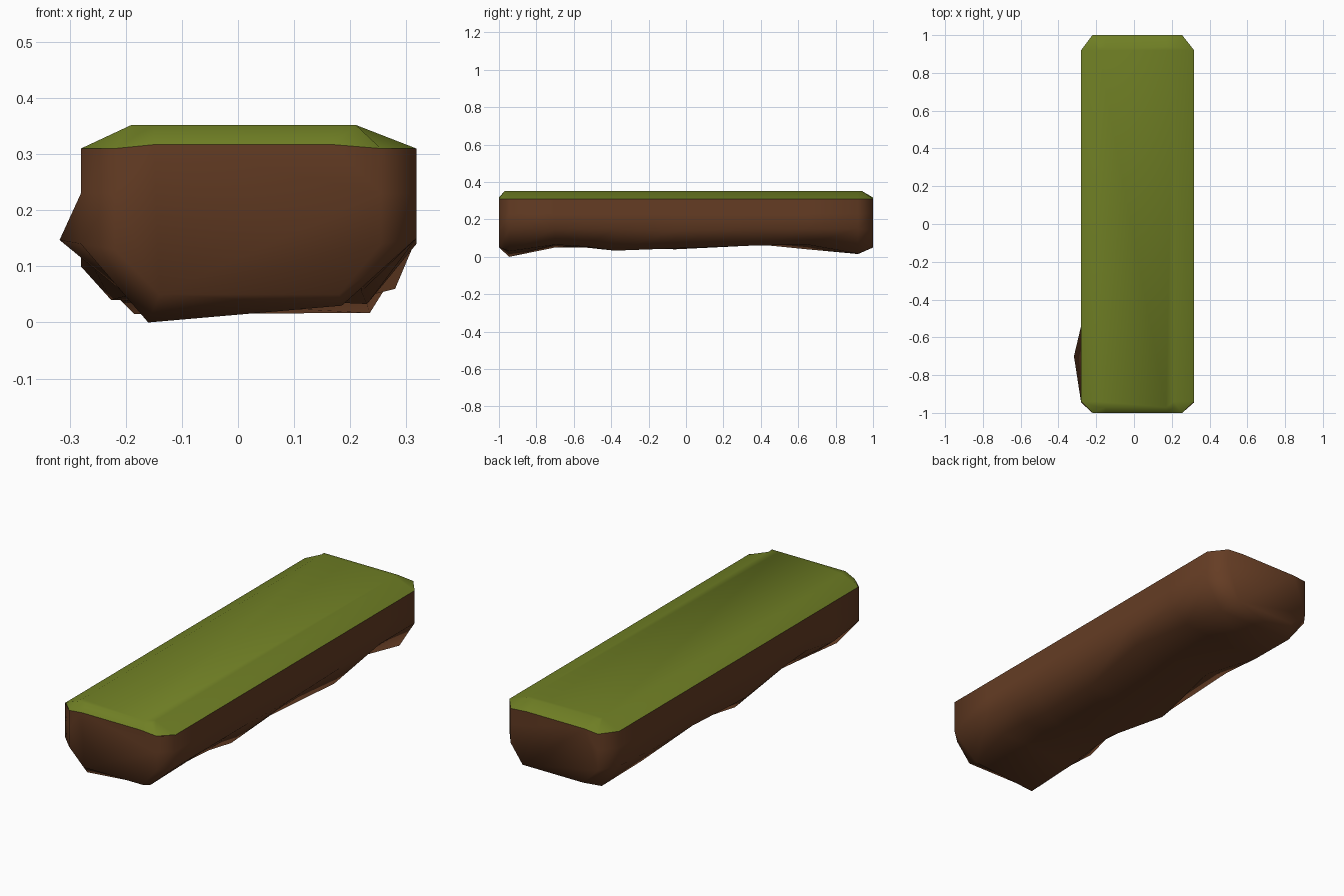
import bpy, bmesh

if "Cube" in bpy.data.objects:
    bpy.data.objects.remove(bpy.data.objects["Cube"])


def material(name, rgb):
    m = bpy.data.materials.new(name)
    m.diffuse_color = (*rgb, 1)
    m.use_nodes = True
    m.node_tree.nodes["Principled BSDF"].inputs["Base Color"].default_value = m.diffuse_color
    return m


def finish(name, bm, mat, angle):
    bmesh.ops.remove_doubles(bm, verts=bm.verts, dist=0.0005)
    # temporary lid gives consistent outward normals, then is removed
    edges = [e for e in bm.edges if e.is_boundary]
    lid = bmesh.ops.contextual_create(bm, geom=edges)["faces"]
    bmesh.ops.recalc_face_normals(bm, faces=bm.faces)
    bmesh.ops.delete(bm, geom=lid, context='FACES_ONLY')
    me = bpy.data.meshes.new(name)
    bm.to_mesh(me)
    bm.free()
    ob = bpy.data.objects.new(name, me)
    bpy.context.collection.objects.link(ob)
    me.materials.append(mat)
    bpy.ops.object.select_all(action='DESELECT')
    ob.select_set(True)
    bpy.context.view_layer.objects.active = ob
    bpy.ops.object.shade_smooth_by_angle(angle=angle)
    return ob


grass = material("grass_green", (0.160, 0.212, 0.018))
soil = material("soil_brown", (0.130, 0.046, 0.0175))

L, R, LE, RE, RIM = -0.28, 0.318, -0.22, 0.255, 0.31

# Soil: cross-sections along y
# y, rim left, rim right, low left x, z, bottom left x, z, bottom right x, z, low right z
stations = [
    (-1.00, LE, RE, LE, .13, -.14, .05, .18, .05, .14),
    (-.945, L, R, L, .14, -.16, .00, .185, .03, .15),
    (-.70, L, R, -.318, .147, -.20, .05, .22, .065, .15),
    (-.54, L, R, L, .15, -.18, .05, .22, .055, .15),
    (-.38, L, R, L, .14, -.17, .055, .23, .033, .15),
    (-.06, L, R, L, .10, -.226, .04, .22, .045, .14),
    (.35, L, R, L, .12, -.16, .07, .28, .06, .15),
    (.65, L, R, L, .12, -.21, .04, .22, .065, .15),
    (.92, L, R, L, .14, -.185, .015, .235, .017, .15),
    (1.00, LE, RE, LE, .13, -.14, .05, .19, .05, .14),
]
bm = bmesh.new()
rows = []
for y, xl, xr, lx, lz, blx, blz, brx, brz, rz in stations:
    pts = [(xl, RIM), (xl, .23), (lx, lz), (blx, blz),
           (brx, brz), (xr, rz), (xr, .23), (xr, RIM)]
    rows.append([bm.verts.new((x, y, z)) for x, z in pts])
for a, b in zip(rows, rows[1:]):
    for i in range(7):
        bm.faces.new((a[i], a[i + 1], b[i + 1], b[i]))
for row, y in ((rows[0], -1), (rows[-1], 1)):
    # end walls rise slightly in the middle
    bm.faces.new(row + [bm.verts.new((.17, y, .317)), bm.verts.new((-.15, y, .317))])
finish("soil_base", bm, soil, 1.05)

# Grass: sloped rim around a flat top
rim = [(LE, -1, RIM), (-.15, -1, .317), (.17, -1, .317), (RE, -1, RIM),
       (R, -.94, RIM), (R, .92, RIM),
       (RE, 1, RIM), (.17, 1, .317), (-.15, 1, .317), (LE, 1, RIM),
       (L, .92, RIM), (L, -.94, RIM)]
bm = bmesh.new()
outer = [bm.verts.new(p) for p in rim]
inner = [bm.verts.new((min(max(x, -.19), .21), min(max(y, -.97), .94), .352))
         for x, y, z in rim]
n = len(rim)
for i in range(n):
    j = (i + 1) % n
    bm.faces.new((outer[i], outer[j], inner[j], inner[i]))
bm.faces.new(inner)
finish("grass_top", bm, grass, 1.05)
